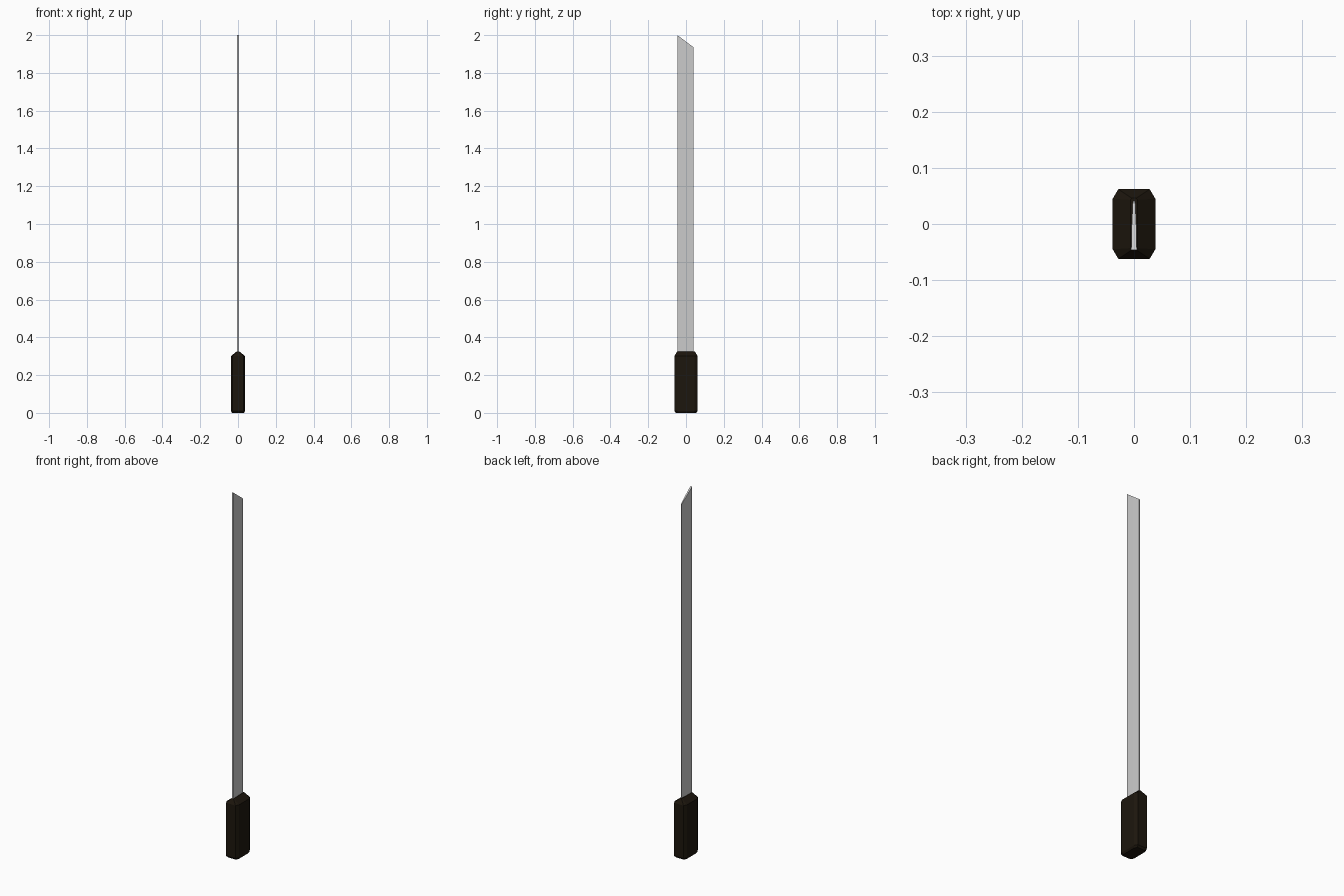
import bpy, bmesh

if "Cube" in bpy.data.objects:
    bpy.data.objects.remove(bpy.data.objects["Cube"])


def loft(name, rings):
    """Solid skinned through rings with equal point counts, capped at both ends."""
    bm = bmesh.new()
    loops = [[bm.verts.new(p) for p in ring] for ring in rings]
    n = len(loops[0])
    for a, b in zip(loops, loops[1:]):
        for i in range(n):
            j = (i + 1) % n
            bm.faces.new((a[i], a[j], b[j], b[i]))
    bm.faces.new(loops[0][::-1])
    bm.faces.new(loops[-1])
    bmesh.ops.recalc_face_normals(bm, faces=bm.faces)
    mesh = bpy.data.meshes.new(name)
    bm.to_mesh(mesh)
    bm.free()
    obj = bpy.data.objects.new(name, mesh)
    bpy.context.collection.objects.link(obj)
    return obj


def octagon(hx, hy, cx, cy, z):
    """Rectangle of half sizes hx, hy with its corners cut by cx, cy."""
    return [(hx, -hy + cy, z), (hx, hy - cy, z), (hx - cx, hy, z), (-hx + cx, hy, z),
            (-hx, hy - cy, z), (-hx, -hy + cy, z), (-hx + cx, -hy, z), (hx - cx, -hy, z)]


# Handle: chamfered block with a roof-like top
handle = loft("handle", [
    octagon(0.032, 0.054, 0.009, 0.014, 0.0),
    octagon(0.038, 0.062, 0.010, 0.017, 0.010),
    octagon(0.038, 0.062, 0.010, 0.017, 0.300),
    octagon(0.006, 0.046, 0.002, 0.003, 0.326),
])
dark = bpy.data.materials.new("dark_grip")
dark.diffuse_color = (0.012, 0.008, 0.004, 1)
dark.use_nodes = True
dark.node_tree.nodes["Principled BSDF"].inputs["Base Color"].default_value = dark.diffuse_color
handle.data.materials.append(dark)

# Blade: thick spine at the front, thin edge at the back, slanted tip
profile = [(0.005, -0.046), (0.004, 0.0), (0.002, 0.041),
           (-0.002, 0.041), (-0.004, 0.0), (-0.005, -0.046)]
blade = loft("blade", [
    [(x, y, 0.28) for x, y in profile],
    [(x, y, 2.0 - 0.75 * (y + 0.046)) for x, y in profile],
])
